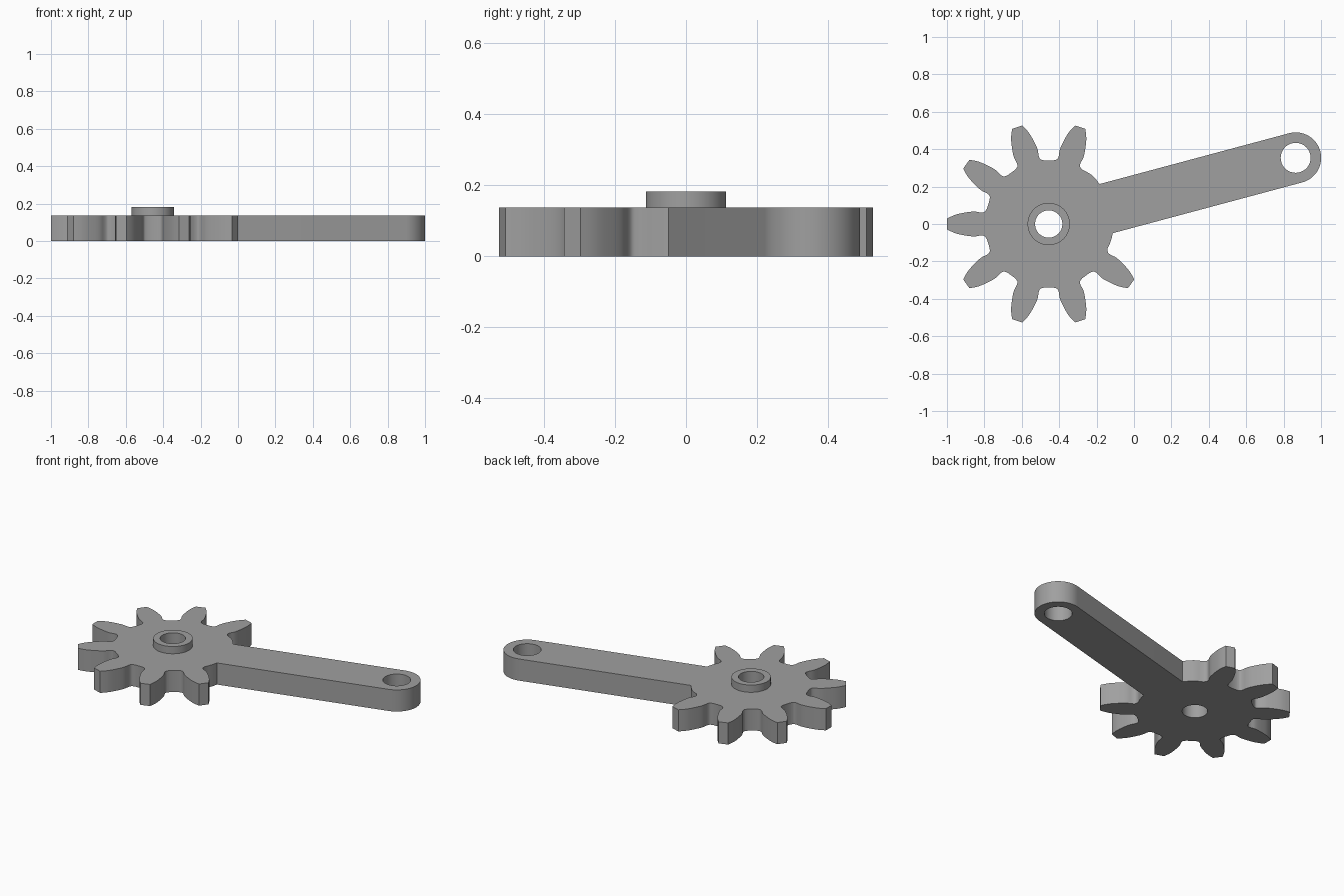
import bpy, bmesh, math
from mathutils import Vector

if "Cube" in bpy.data.objects:
    bpy.data.objects.remove(bpy.data.objects["Cube"])

GEAR = Vector((-0.456, 0.0))     # gear centre
ARM_ANGLE = math.radians(15)
ARM_LENGTH = 1.367               # gear centre to arm eye
ARM_HALF = 0.136
THICK, BOSS_TOP, BORE = 0.137, 0.183, 0.073

grey = bpy.data.materials.new("mid grey")
grey.diffuse_color = (0.35, 0.35, 0.35, 1)
grey.use_nodes = True
grey.node_tree.nodes["Principled BSDF"].inputs["Base Color"].default_value = grey.diffuse_color


def polar(r, degrees, centre=GEAR):
    a = math.radians(degrees)
    return centre + Vector((r * math.cos(a), r * math.sin(a)))


def circle(centre, r, n=64):
    return [polar(r, 360 * i / n, centre) for i in range(n)]


def smooth_path(pts, steps=4):
    """Catmull-Rom curve through the points."""
    p = [Vector(q) for q in pts]
    p = [2 * p[0] - p[1]] + p + [2 * p[-1] - p[-2]]
    out = []
    for a, b, c, d in zip(p, p[1:], p[2:], p[3:]):
        for i in range(steps):
            t = i / steps
            out.append(0.5 * (2 * b + (c - a) * t + (2 * a - 5 * b + 4 * c - d) * t * t
                              + (3 * b - a - 3 * c + d) * t ** 3))
    return out + [p[-2]]


def plate(name, loops, z0, z1, open_bottom=False):
    """Fill outline loops (with holes) and extrude them upward."""
    bm = bmesh.new()
    edges = []
    for loop in loops:
        vs = [bm.verts.new((p.x, p.y, z0)) for p in loop]
        edges += [bm.edges.new((vs[i - 1], vs[i])) for i in range(len(vs))]
    bmesh.ops.triangle_fill(bm, edges=edges, use_beauty=True, normal=(0, 0, 1))
    bottom = list(bm.faces)
    new = bmesh.ops.extrude_face_region(bm, geom=bottom, use_keep_orig=True)["geom"]
    bmesh.ops.translate(bm, verts=[g for g in new if isinstance(g, bmesh.types.BMVert)],
                        vec=(0, 0, z1 - z0))
    bmesh.ops.recalc_face_normals(bm, faces=bm.faces)
    if open_bottom:
        bmesh.ops.delete(bm, geom=bottom, context='FACES_ONLY')
    mesh = bpy.data.meshes.new(name)
    bm.to_mesh(mesh)
    bm.free()
    mesh.materials.append(grey)
    ob = bpy.data.objects.new(name, mesh)
    bpy.context.collection.objects.link(ob)
    bpy.ops.object.select_all(action='DESELECT')
    ob.select_set(True)
    bpy.context.view_layer.objects.active = ob
    bpy.ops.object.shade_smooth_by_angle(angle=math.radians(30))
    return ob


# Tooth flank from root to tip: (radius, degrees off the tooth axis)
flank = smooth_path([(0.341, 13.6), (0.350, 10.6), (0.369, 9.6), (0.404, 9.5),
                     (0.458, 7.5), (0.502, 5.6), (0.545, 3.0)])

# Eight teeth, leaving a gap where the arm leaves the gear
outline = []
for k in range(2, 10):
    axis = 36 * k
    outline += [polar(r, axis - a) for r, a in flank]
    outline += [polar(r, axis + a) for r, a in reversed(flank)]

# Arm with a rounded end
along = Vector((math.cos(ARM_ANGLE), math.sin(ARM_ANGLE)))
across = Vector((-along.y, along.x))
eye = GEAR + along * ARM_LENGTH
start = math.sqrt(0.346 ** 2 - ARM_HALF ** 2)
outline += [polar(0.343, -18), polar(0.345, -13)]
outline.append(GEAR + along * start - across * ARM_HALF)
outline += [polar(ARM_HALF, 15 - 90 + 180 * i / 32, eye) for i in range(33)]
outline.append(GEAR + along * start + across * ARM_HALF)
outline += [polar(0.348, 44), polar(0.349, 49), polar(0.345, 54)]

plate("gear_with_arm", [outline, circle(GEAR, BORE), circle(eye, 0.08)], 0, THICK)

# Raised collar around the bore
plate("hub_collar", [circle(GEAR, 0.113), circle(GEAR, BORE)], THICK, BOSS_TOP, True)
